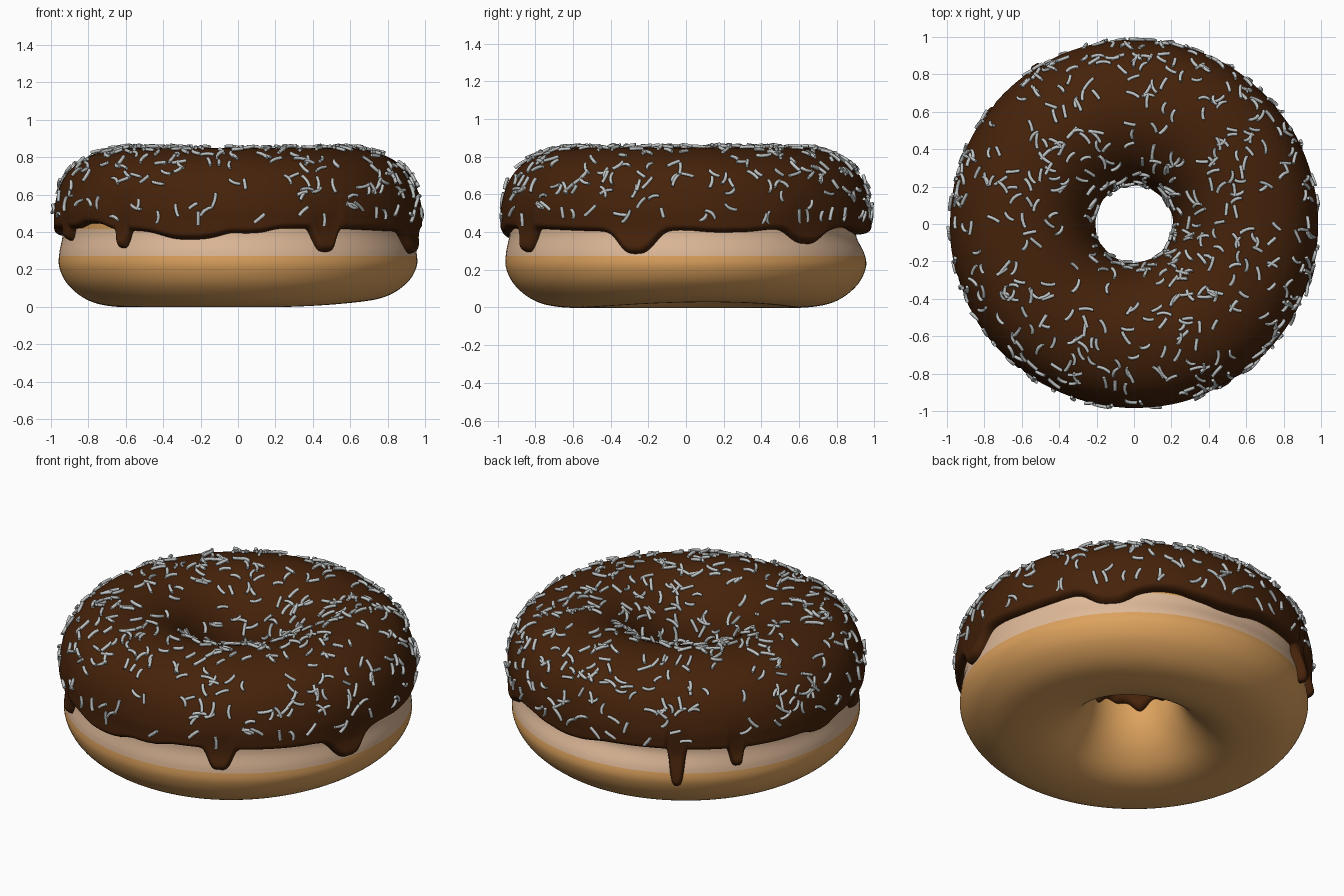
import bpy, bmesh, math, random
from mathutils import Vector

if "Cube" in bpy.data.objects:
    bpy.data.objects.remove(bpy.data.objects["Cube"])

random.seed(7)


def material(name, rgb):
    m = bpy.data.materials.new(name)
    m.diffuse_color = (*rgb, 1)
    m.use_nodes = True
    m.node_tree.nodes["Principled BSDF"].inputs["Base Color"].default_value = m.diffuse_color
    return m


def make_object(name, bm, mats):
    bmesh.ops.recalc_face_normals(bm, faces=bm.faces[:])
    for f in bm.faces:
        f.smooth = True
    mesh = bpy.data.meshes.new(name)
    bm.to_mesh(mesh)
    bm.free()
    for m in mats:
        mesh.materials.append(m)
    ob = bpy.data.objects.new(name, mesh)
    bpy.context.collection.objects.link(ob)
    return ob


def skin(bm, rings, close_rows):
    """Join a closed loop of vertex rows with quads."""
    n, m = len(rings), len(rings[0])
    for i in range(n):
        a, b = rings[i], rings[(i + 1) % n]
        for k in range(m if close_rows else m - 1):
            l = (k + 1) % m
            bm.faces.new((a[k], b[k], b[l], a[l]))


dough_mat = material("golden_dough", (0.72, 0.36, 0.11))
pale_mat = material("pale_dough", (0.74, 0.49, 0.32))
icing_mat = material("chocolate_icing", (0.060, 0.016, 0.003))
sprinkle_mat = material("silver_sprinkle", (0.52, 0.54, 0.54))

# Dough cross-section (radius, height): bottom, outside, top, hole
KEYS = [(.55, 0), (.71, .008), (.82, .045), (.91, .12), (.955, .21), (.955, .29),
        (.938, .38), (.94, .46), (.943, .53), (.92, .63), (.86, .72), (.76, .782),
        (.62, .813), (.48, .79), (.36, .715), (.28, .60), (.25, .47), (.24, .36),
        (.26, .24), (.32, .13), (.42, .04)]


def smooth_profile(keys, steps=24):
    k, n, out = [Vector(p) for p in keys], len(keys), []
    for i in range(n):
        a, b, c, d = k[i - 1], k[i], k[(i + 1) % n], k[(i + 2) % n]
        for j in range(steps):
            t = j / steps
            out.append(0.5 * (2 * b + (c - a) * t + (2 * a - 5 * b + 4 * c - d) * t * t
                              + (3 * b - a - 3 * c + d) * t ** 3))
    return out


# Resample evenly by length so position along the profile is a distance
raw = smooth_profile(KEYS)
raw.append(raw[0])
total = sum((raw[i + 1] - raw[i]).length for i in range(len(raw) - 1))
N = 240
STEP = total / N
prof, run = [], 0.0
for i in range(len(raw) - 1):
    seg = (raw[i + 1] - raw[i]).length
    while len(prof) < N and len(prof) * STEP <= run + seg:
        prof.append(raw[i].lerp(raw[i + 1], (len(prof) * STEP - run) / seg))
    run += seg
TOP = max(range(N), key=lambda i: prof[i].y)


def at(s):
    """Point and outward normal at distance s along the profile."""
    u = s / STEP
    i = int(math.floor(u))
    p = prof[i % N].lerp(prof[(i + 1) % N], u - i)
    t = (prof[(i + 2) % N] - prof[(i - 1) % N]).normalized()
    return p, Vector((t.y, -t.x))


def find(z, direction):
    """Walk down from the top to height z."""
    i = TOP
    while prof[(i + direction) % N].y > z:
        i += direction
    a, b = prof[i % N].y, prof[(i + direction) % N].y
    return (i + direction * (a - z) / (a - b)) * STEP


def spin(p, ang):
    return Vector((p.x * math.cos(ang), p.x * math.sin(ang), p.y))


def uneven(p, ang):
    """Slightly lifted underside on the right, deeper waist at the back."""
    z = p.y + .03 * max(0, math.cos(ang - .2)) ** 2 * max(0, 1 - p.y / .25)
    r = p.x
    if r > .6:
        r -= .035 * max(0, math.sin(ang)) ** 6 * math.exp(-((z - .39) / .09) ** 2)
    return Vector((r, z))


# Dough ring with pale band around the outside
bm = bmesh.new()
SEG = 128
skin(bm, [[bm.verts.new(spin(uneven(p, math.tau * i / SEG), math.tau * i / SEG))
           for p in prof] for i in range(SEG)], True)
for f in bm.faces:
    c = f.calc_center_median()
    f.material_index = int(0.275 < c.z < 0.41 and math.hypot(c.x, c.y) > 0.6)
make_object("dough_ring", bm, [dough_mat, pale_mat])

# Icing drips: angle in degrees, drop, half width (negative drop lifts the edge)
DRIPS = [(199, .065, .05), (217, -.03, .12), (230, .095, .045), (255, .045, .20),
         (299, .125, .078), (344, .12, .12), (15, .02, .2), (42, .075, .13),
         (62, -.02, .12), (85, .02, .15), (122, .21, .045), (142, .105, .042),
         (175, .03, .1), (275, .02, .1)]


def outer_edge(ang):
    z = 0.412 + 0.008 * math.sin(4 * ang)
    for deg, drop, half in DRIPS:
        d = (ang - math.radians(deg) + math.pi) % math.tau - math.pi
        power = 5 if half < .06 else 4 if half < .1 else 3
        z -= drop * math.exp(-abs(d * 0.96 / half) ** power)
    return find(z, -1)


def inner_edge(ang):
    return find(0.365 + 0.02 * math.sin(6 * ang) + 0.015 * math.sin(11 * ang), 1)


def slope(fn, ang, radius):
    return math.hypot(1, (fn(ang + .004) - fn(ang - .004)) / (.008 * radius))


# Icing shell with a rounded lip that follows the drips and turns into the dough
bm = bmesh.new()
THICK, LIP, SEG, ROWS = 0.038, 0.034, 640, 72
rings = []
for i in range(SEG):
    ang = math.tau * i / SEG
    s0, s1 = outer_edge(ang), inner_edge(ang)
    k0, k1 = slope(outer_edge, ang, .96), slope(inner_edge, ang, .23)
    p, n = at(s0)
    row = [bm.verts.new(spin(p - n * .05, ang))]
    for k in range(ROWS + 1):
        s = s0 + (s1 - s0) * (1 - math.cos(math.pi * k / ROWS)) / 2
        d = min((s - s0) / k0, (s1 - s) / k1, LIP) / LIP
        bulge = 1 + .3 * math.exp(-((s - s0) / .12) ** 2)
        h = THICK * bulge * math.sqrt(max(0, 1 - (1 - d) ** 2)) - 0.003
        p, n = at(s)
        row.append(bm.verts.new(spin(p + n * h, ang)))
    rings.append(row)
skin(bm, rings, False)
make_object("chocolate_icing", bm, [icing_mat])

# Sprinkles: short bent rods lying on the icing
bm = bmesh.new()
low, high = find(0.47, -1), find(0.48, 1)
count = 0
while count < 540:
    ang, s = random.uniform(0, math.tau), random.uniform(low, high)
    p, n = at(s)
    if random.random() > p.x + 0.1:
        continue
    count += 1
    up = spin(n, ang)
    pos = spin(p + n * (THICK + 0.008), ang)
    around = Vector((-math.sin(ang), math.cos(ang), 0))
    a = random.uniform(0, math.tau)
    along = around * math.cos(a) + up.cross(around) * math.sin(a)
    along = (along + up * random.uniform(-.22, .22)).normalized()
    side = up.cross(along).normalized()
    length, bend = random.uniform(.055, .085), random.uniform(-.012, .012)
    tube = []
    for j in range(5):
        t = j / 2 - 1
        c = pos + along * (t * length / 2) + side * (bend * t * t) - up * (.002 * t * t)
        tube.append([bm.verts.new(c + (side * math.cos(q) + up * math.sin(q)) * .0098)
                     for q in (math.tau * v / 6 for v in range(6))])
    for r0, r1 in zip(tube, tube[1:]):
        for v in range(6):
            w = (v + 1) % 6
            bm.faces.new((r0[v], r0[w], r1[w], r1[v]))
    bm.faces.new(tube[0][::-1])
    bm.faces.new(tube[-1])
sprinkles = make_object("sprinkles", bm, [sprinkle_mat])
bpy.context.view_layer.objects.active = sprinkles
sprinkles.select_set(True)
bpy.ops.object.shade_smooth_by_angle(angle=math.radians(65))
